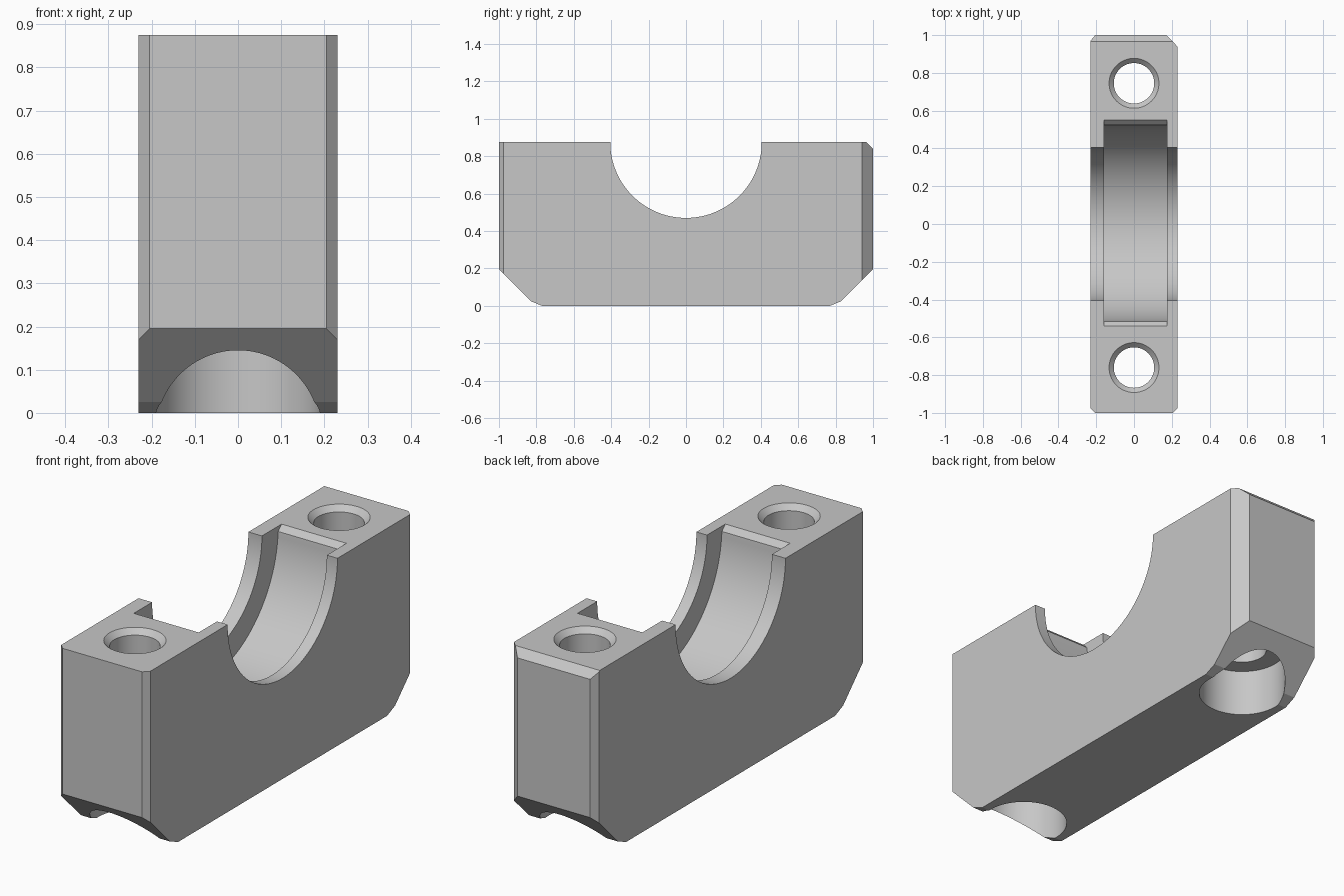
import bpy, bmesh, math
from mathutils import Vector

cube = bpy.data.objects.get("Cube")
if cube:
    bpy.data.objects.remove(cube, do_unlink=True)

HALF_X, TOP = 0.23, 0.875


def new_object(name, bm):
    bmesh.ops.recalc_face_normals(bm, faces=bm.faces)
    mesh = bpy.data.meshes.new(name)
    bm.to_mesh(mesh)
    bm.free()
    obj = bpy.data.objects.new(name, mesh)
    bpy.context.collection.objects.link(obj)
    return obj


def prism(name, points, offset):
    """Extrude a closed outline of 3D points along an offset."""
    bm = bmesh.new()
    face = bm.faces.new([bm.verts.new(p) for p in points])
    out = bmesh.ops.extrude_face_region(bm, geom=[face])
    verts = [v for v in out["geom"] if isinstance(v, bmesh.types.BMVert)]
    bmesh.ops.translate(bm, verts=verts, vec=Vector(offset))
    return new_object(name, bm)


def lathe(name, profile, y, steps=96):
    """Stack of rings (radius, z) closed at both ends, around a vertical axis."""
    bm = bmesh.new()
    rings = []
    for r, z in profile:
        rings.append([bm.verts.new((r * math.cos(a), y + r * math.sin(a), z))
                      for a in (2 * math.pi * i / steps for i in range(steps))])
    for low, high in zip(rings, rings[1:]):
        for i in range(steps):
            j = (i + 1) % steps
            bm.faces.new((low[i], low[j], high[j], high[i]))
    bm.faces.new(rings[0])
    bm.faces.new(rings[-1])
    return new_object(name, bm)


def arc(radius, y, steps=96):
    """Lower half circle in the y-z plane, centred on the top face."""
    return [(y - radius * math.cos(math.pi * i / steps),
             TOP - radius * math.sin(math.pi * i / steps)) for i in range(steps + 1)]


def boolean(target, tool, operation):
    tool.hide_render = True
    mod = target.modifiers.new(operation.title(), 'BOOLEAN')
    mod.operation, mod.solver, mod.object = operation, 'EXACT', tool
    bpy.context.view_layer.objects.active = target
    bpy.ops.object.modifier_apply(modifier=mod.name)
    bpy.data.objects.remove(tool, do_unlink=True)


# Side outline: sloped lower ends, top chamfer at the back only
side = [(-1, TOP), (-1, 0.195), (-0.83, 0.025), (-0.77, 0), (0.77, 0),
        (0.83, 0.025), (1, 0.195), (1, 0.84), (0.965, TOP)]
cap = prism("bearing_cap", [(-HALF_X, y, z) for y, z in side], (2 * HALF_X, 0, 0))

# Plan outline: chamfered upright corners, the largest at the back left
plan = [(-0.205, -1), (0.205, -1), (HALF_X, -0.975), (HALF_X, 0.94),
        (0.17, 1), (-0.205, 1), (-HALF_X, 0.97), (-HALF_X, -0.975)]
boolean(cap, prism("plan_tool", [(x, y, -0.1) for x, y in plan], (0, 0, 1.2)), 'INTERSECT')

# Half-round saddle through the full width
saddle = arc(0.405, 0) + [(0.405, 1.1), (-0.405, 1.1)]
boolean(cap, prism("saddle_tool", [(-0.4, y, z) for y, z in saddle], (0.8, 0, 0)), 'DIFFERENCE')

# Wider inner groove with a chamfered mouth
C, R, MOUTH = 0.005, 0.52, 0.025
curve = [p for p in arc(R, C) if p[1] < TOP - MOUTH]
groove = ([(C - R, TOP - MOUTH)] + curve +
          [(C + R, TOP - MOUTH), (C + R + MOUTH, TOP), (C + R + MOUTH, 1.1),
           (C - R - MOUTH, 1.1), (C - R - MOUTH, TOP)])
boolean(cap, prism("groove_tool", [(-0.16, y, z) for y, z in groove], (0.335, 0, 0)), 'DIFFERENCE')

# Bolt holes: counterbore below, countersink above
bolt = [(0.19, -0.1), (0.19, 0.22), (0.107, 0.22), (0.107, TOP - 0.025),
        (0.132, TOP), (0.132, TOP + 0.1)]
for y in (-0.76, 0.745):
    boolean(cap, lathe("bolt_tool", bolt, y), 'DIFFERENCE')

# Plain grey metal
grey = bpy.data.materials.new("grey_metal")
grey.use_nodes = True
colour = (0.57, 0.57, 0.57, 1)
grey.diffuse_color = colour
grey.node_tree.nodes["Principled BSDF"].inputs["Base Color"].default_value = colour
cap.data.materials.clear()
cap.data.materials.append(grey)

bpy.ops.object.select_all(action='DESELECT')
cap.select_set(True)
bpy.context.view_layer.objects.active = cap
bpy.ops.object.shade_smooth_by_angle(angle=math.radians(15))
